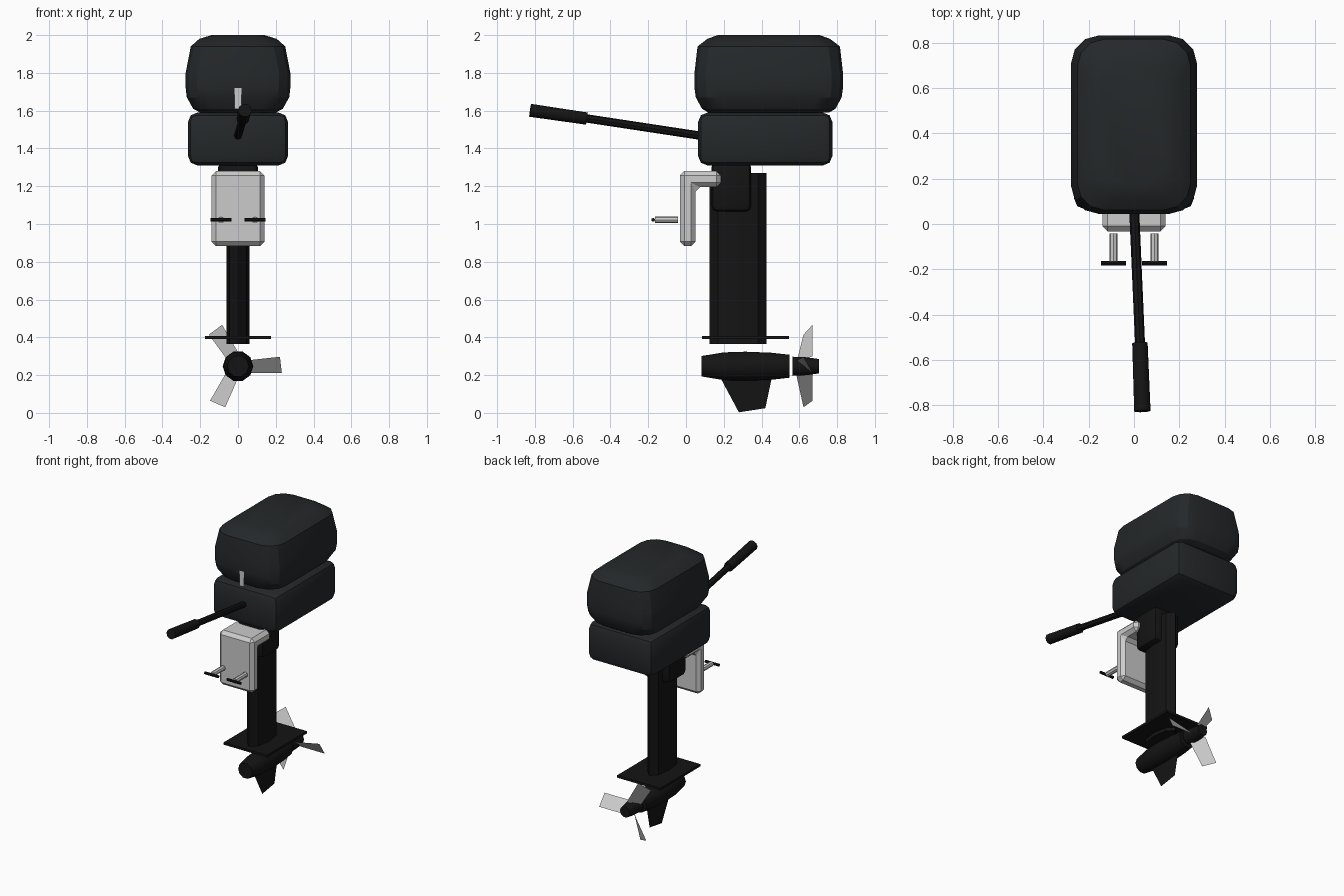
import bpy, bmesh
from math import cos, sin, pi, radians
from mathutils import Vector, Matrix

if "Cube" in bpy.data.objects:
    bpy.data.objects.remove(bpy.data.objects["Cube"])


def paint(name, c):
    m = bpy.data.materials.new(name)
    m.diffuse_color = (*c, 1)
    m.use_nodes = True
    m.node_tree.nodes["Principled BSDF"].inputs["Base Color"].default_value = m.diffuse_color
    return m


COWL = paint("cowl_black", (0.018, 0.021, 0.023))
BLACK = paint("satin_black", (0.007, 0.007, 0.007))


def finish(name, bm, mat=None, angle=20, closed=True):
    if closed:
        bmesh.ops.recalc_face_normals(bm, faces=bm.faces)
    me = bpy.data.meshes.new(name)
    bm.to_mesh(me)
    bm.free()
    ob = bpy.data.objects.new(name, me)
    bpy.context.collection.objects.link(ob)
    if mat:
        me.materials.append(mat)
    if angle:
        bpy.ops.object.select_all(action='DESELECT')
        bpy.context.view_layer.objects.active = ob
        ob.select_set(True)
        bpy.ops.object.shade_smooth_by_angle(angle=radians(angle))
    return ob


def loft(name, rings, mat=None, angle=20):
    bm = bmesh.new()
    loops = [[bm.verts.new(p) for p in r] for r in rings]
    n = len(loops[0])
    for a, b in zip(loops, loops[1:]):
        for i in range(n):
            j = (i + 1) % n
            bm.faces.new((a[i], a[j], b[j], b[i]))
    bm.faces.new(loops[0])
    bm.faces.new(loops[-1])
    return finish(name, bm, mat, angle)


def box(name, lo, hi, mat=None, bevel=0, seg=1):
    lo, hi = Vector(lo), Vector(hi)
    bm = bmesh.new()
    bmesh.ops.create_cube(bm, size=1, matrix=Matrix.Translation((lo + hi) / 2) @ Matrix.Diagonal((*(hi - lo), 1)))
    if bevel:
        bmesh.ops.bevel(bm, geom=bm.edges[:], offset=bevel, segments=seg, profile=0.5, affect='EDGES')
    return finish(name, bm, mat, 35)


def tube(name, a, b, stations, mat=None, n=10):
    """Turned part along a-b; stations are (fraction, radius)."""
    a, b = Vector(a), Vector(b)
    q = (b - a).to_track_quat('Z', 'Y')
    rings = [[a.lerp(b, t) + q @ Vector((r * cos(2 * pi * i / n), r * sin(2 * pi * i / n), 0))
              for i in range(n)] for t, r in stations]
    return loft(name, rings, mat, 40)


def sheet(name, pts, mat=None):
    bm = bmesh.new()
    bm.faces.new([bm.verts.new(p) for p in pts])
    return finish(name, bm, mat, 0, False)


def rounded(hx, hy, r, cy, z, seg=3):
    pts = []
    for k, (sx, sy) in enumerate(((1, 1), (-1, 1), (-1, -1), (1, -1))):
        for s in range(seg + 1):
            t = (k + s / seg) * pi / 2
            pts.append((sx * (hx - r) + r * cos(t), cy + sy * (hy - r) + r * sin(t), z))
    return pts


# Engine cover: rounded upper shell over a bevelled lower pan
levels = [(1.59, .20, .32), (1.61, .237, .353), (1.67, .271, .386), (1.72, .277, .393), (1.80, .277, .393),
          (1.94, .25, .377), (1.98, .205, .325), (2.0, .14, .27)]
loft("upper_cowl", [rounded(hx, hy, .12, .438, z) for z, hx, hy in levels], COWL, 25)
box("lower_cowl", (-.265, .064, 1.31), (.265, .775, 1.59), COWL, .05, 2)
sheet("front_latch", [(x, .042, z) for x, z in ((-.018, 1.61), (.018, 1.61), (.018, 1.72), (-.018, 1.72))])

# Swivel neck and eight-sided leg
box("swivel_neck", (-.105, .135, 1.065), (.105, .345, 1.33), BLACK, .03, 2)
loft("leg", [[(.062 * sin(i * pi / 4), .275 + .15 * cos(i * pi / 4), z) for i in range(8)]
             for z in (.365, 1.27)], BLACK)
box("cavitation_plate", (-.175, .085, .39), (.175, .545, .407), BLACK)

# Gearcase with thin skeg
tube("gearcase", (0, .083, .247), (0, .547, .247),
     [(0, .057), (.25, .077), (.5, .081), (.8, .075), (1, .064)], BLACK)
sheet("skeg", [(0, .18, .19), (0, .28, .003), (0, .42, .025), (0, .455, .19)], BLACK)

# Propeller
tube("propeller_hub", (0, .565, .247), (0, .705, .247), [(0, .053), (.5, .05), (1, .04)], BLACK)
blade = [(.04, -.037, .67), (.232, -.037, .67), (.222, .05, .622), (.04, .03, .585)]
for k in range(3):
    a = k * 2 * pi / 3
    sheet(f"propeller_blade_{k + 1}",
          [(r * cos(a) - t * sin(a), y, .247 + r * sin(a) + t * cos(a)) for r, t, y in blade])

# Transom clamp bracket with L profile
profile = [(-.033, .883), (.05, .883), (.05, 1.195), (.185, 1.195), (.185, 1.28), (-.033, 1.28)]
bracket = loft("clamp_bracket", [[(x, y, z) for y, z in profile] for x in (-.14, .14)], None, 0)
bev = bracket.modifiers.new("soft_edges", 'BEVEL')
bev.width = .024
bev.segments = 1

# Clamp screws with cross handles
for side, s in (("left", -1), ("right", 1)):
    tube(f"clamp_screw_{side}", (s * .09, -.165, 1.022), (s * .09, -.042, 1.022), [(0, .018), (1, .018)], None, 8)
    tube(f"clamp_handle_{side}", (s * .035, -.174, 1.022), (s * .145, -.174, 1.022), [(0, .01), (1, .01)], BLACK, 8)

# Steering tiller and grip
tube("tiller_arm", (0, .08, 1.467), (.028, -.56, 1.564), [(0, .022), (1, .022)], BLACK, 8)
tube("tiller_grip", (.026, -.525, 1.558), (.037, -.825, 1.602), [(0, .034), (.95, .036), (1, .036)], BLACK, 10)
